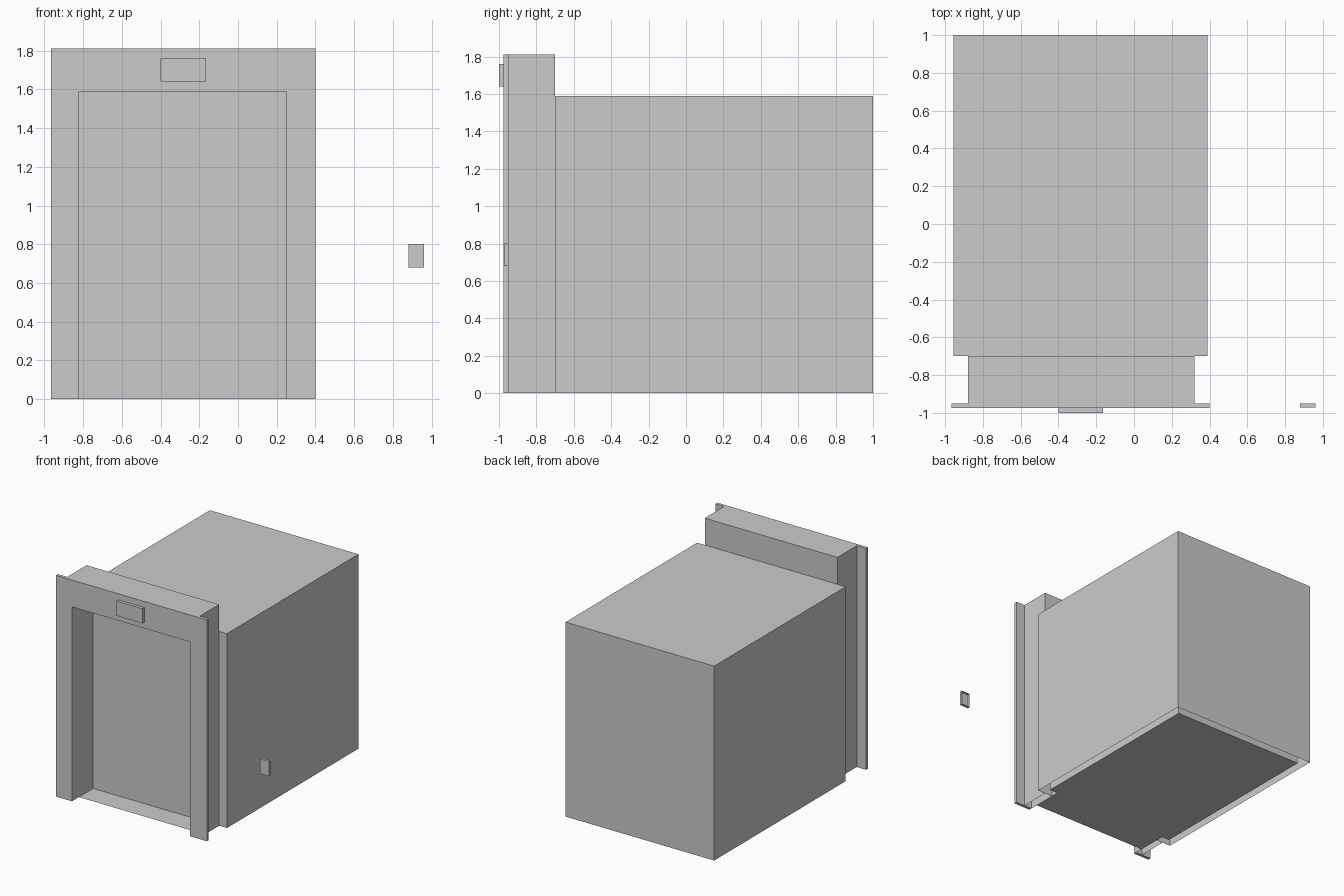
import bpy, bmesh

if "Cube" in bpy.data.objects:
    bpy.data.objects.remove(bpy.data.objects["Cube"])

# Shared measurements
OPEN_L, OPEN_R, OPEN_TOP = -0.82, 0.25, 1.59      # doorway opening
JAMB_L, JAMB_R, TOP = -0.88, 0.32, 1.81           # rear of door surround
TRIM_L, TRIM_R = -0.965, 0.40                     # front trim plate
Y_TRIM, Y_JAMB, Y_DOOR, Y_BACK = -0.975, -0.95, -0.70, 1.0


def finish(name, bm, recalc=True):
    bmesh.ops.remove_doubles(bm, verts=bm.verts, dist=1e-5)
    if recalc:
        bmesh.ops.recalc_face_normals(bm, faces=bm.faces)
    mesh = bpy.data.meshes.new(name)
    bm.to_mesh(mesh)
    bm.free()
    obj = bpy.data.objects.new(name, mesh)
    bpy.context.collection.objects.link(obj)
    return obj


def face(bm, pts):
    return bm.faces.new([bm.verts.new(p) for p in pts])


def sweep(bm, pts, offset):
    """Sheet walls made by moving an open polyline by an offset."""
    moved = [tuple(a + b for a, b in zip(p, offset)) for p in pts]
    for i in range(len(pts) - 1):
        face(bm, [pts[i], pts[i + 1], moved[i + 1], moved[i]])
    return moved


def box(name, lo, hi, open_back=False):
    bm = bmesh.new()
    bmesh.ops.create_cube(bm, size=1)
    for v in bm.verts:
        v.co = [lo[i] if v.co[i] < 0 else hi[i] for i in range(3)]
    if open_back:
        back = [f for f in bm.faces if all(v.co.y > hi[1] - 1e-5 for v in f.verts)]
        bmesh.ops.delete(bm, geom=back, context='FACES_ONLY')
    return finish(name, bm)


def arch(left, right, top, y):
    return [(left, y, 0), (left, y, top), (right, y, top), (right, y, 0)]


# Front trim: solid thin arch plate
bm = bmesh.new()
outer = arch(TRIM_L, TRIM_R, TOP, Y_TRIM)
inner = arch(OPEN_L, OPEN_R, OPEN_TOP, Y_TRIM)
d = (0, Y_JAMB - Y_TRIM, 0)
for i in range(3):
    ring = [outer[i], outer[i + 1], inner[i + 1], inner[i]]
    sweep(bm, [inner[i], inner[i + 1]], d)
    sweep(bm, [outer[i], outer[i + 1]], d)
    face(bm, ring)
    face(bm, [(x, Y_JAMB, z) for x, y, z in reversed(ring)])
for k in (0, 3):
    sweep(bm, [outer[k], inner[k]], d)
finish("front_trim", bm)

# Door surround: outer shell, inner reveal and header back, open underneath
bm = bmesh.new()
d = (0, Y_DOOR - Y_JAMB, 0)
sweep(bm, arch(JAMB_L, JAMB_R, TOP, Y_JAMB), d)
face(bm, [(JAMB_R, Y_DOOR, OPEN_TOP), (JAMB_L, Y_DOOR, OPEN_TOP),
          (JAMB_L, Y_DOOR, TOP), (JAMB_R, Y_DOOR, TOP)])
finish("door_surround", bm)
bm = bmesh.new()
sweep(bm, arch(OPEN_L, OPEN_R, OPEN_TOP, Y_JAMB), d)
finish("door_reveal", bm)

# Outer cabin shell, open underneath and at the doorway
bm = bmesh.new()
path = [(OPEN_R, Y_DOOR, 0), (0.39, Y_DOOR, 0), (0.39, Y_BACK, 0),
        (-0.955, Y_BACK, 0), (-0.955, Y_DOOR, 0), (OPEN_L, Y_DOOR, 0)]
face(bm, sweep(bm, path, (0, 0, OPEN_TOP)))
finish("cabin_shell", bm)

# Inner cabin lining with ceiling
IN_L, IN_R, IN_Y, IN_B, IN_TOP = -0.89, 0.325, -0.635, 0.93, 1.52
bm = bmesh.new()
path = [(OPEN_R, Y_DOOR, 0), (OPEN_R, IN_Y, 0), (IN_R, IN_Y, 0), (IN_R, IN_B, 0),
        (IN_L, IN_B, 0), (IN_L, IN_Y, 0), (OPEN_L, IN_Y, 0), (OPEN_L, Y_DOOR, 0)]
face(bm, sweep(bm, path, (0, 0, IN_TOP)))
finish("cabin_lining", bm)

# Floor running out through the doorway as a sill
SILL = -0.885
bm = bmesh.new()
face(bm, [(OPEN_L, SILL, 0), (OPEN_R, SILL, 0)] + path[1:7])
finish("cabin_floor", bm, recalc=False)

# Closed doors
bm = bmesh.new()
mid = (OPEN_L + OPEN_R) / 2
for a, b in ((OPEN_L, mid), (mid, OPEN_R)):
    face(bm, [(a, Y_DOOR, 0), (b, Y_DOOR, 0), (b, Y_DOOR, OPEN_TOP), (a, Y_DOOR, OPEN_TOP)])
finish("sliding_doors", bm, recalc=False)

# Floor indicator above the door and wall call panel, both hollow at the back
box("floor_indicator", (-0.40, -1.0, 1.64), (-0.165, Y_TRIM, 1.76), True)
box("call_panel", (0.88, -0.972, 0.68), (0.96, -0.95, 0.80), True)
